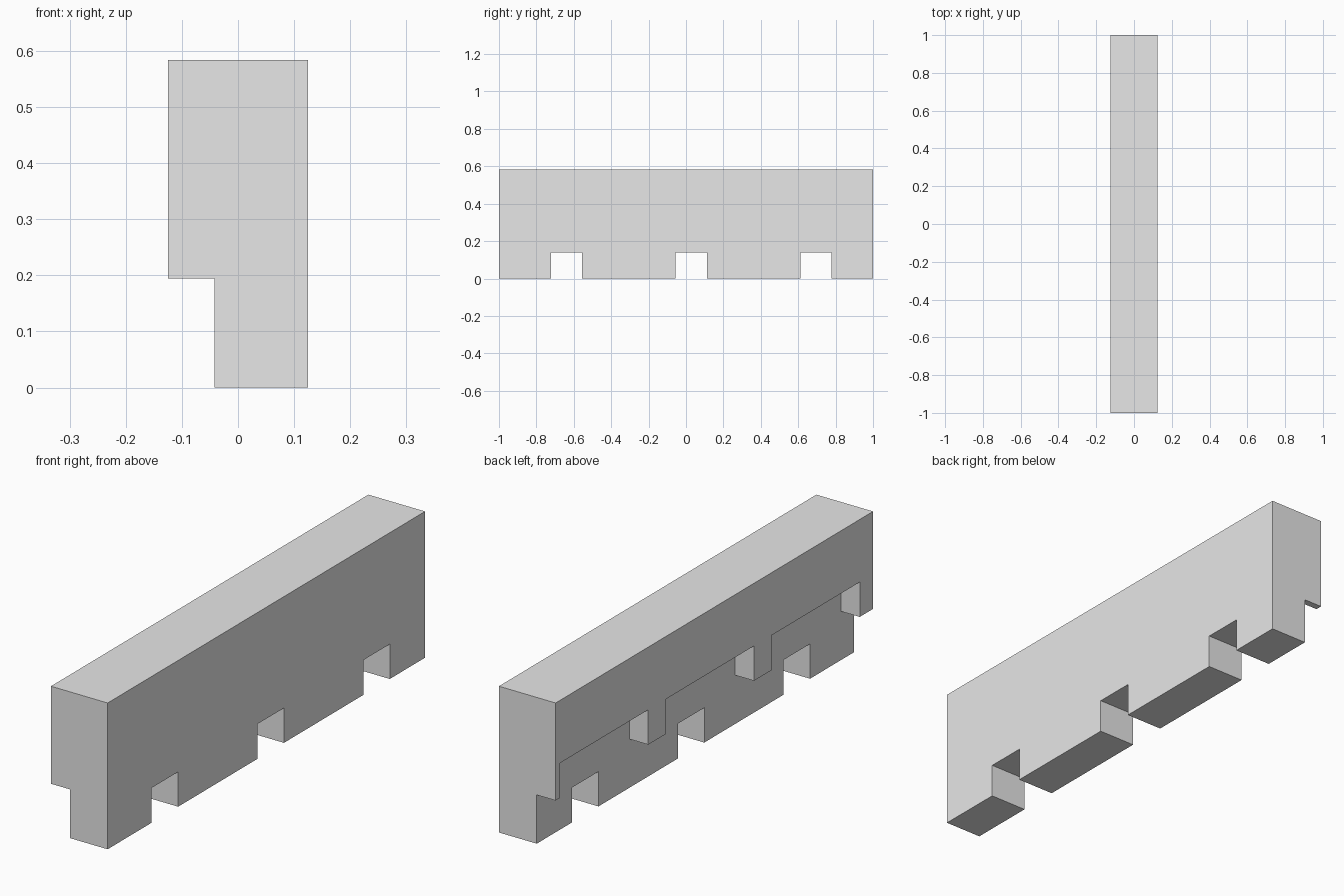
import bpy
import bmesh
from mathutils import Vector

U = 1 / 36          # module that every dimension is a multiple of
PITCH = 24          # spacing of the repeated cut-outs

if "Cube" in bpy.data.objects:
    bpy.data.objects.remove(bpy.data.objects["Cube"], do_unlink=True)

grey = bpy.data.materials.new("light_grey")
grey.use_nodes = True
grey.diffuse_color = (0.8, 0.8, 0.8, 1)
grey.node_tree.nodes["Principled BSDF"].inputs["Base Color"].default_value = (0.8, 0.8, 0.8, 1)


def make_object(name, bm):
    bmesh.ops.recalc_face_normals(bm, faces=bm.faces)
    mesh = bpy.data.meshes.new(name)
    bm.to_mesh(mesh)
    bm.free()
    mesh.materials.append(grey)
    obj = bpy.data.objects.new(name, mesh)
    bpy.context.collection.objects.link(obj)
    return obj


def add_box(bm, x, y, z):
    """Add a box spanning the given (low, high) ranges, in modules."""
    verts = bmesh.ops.create_cube(bm, size=1)["verts"]
    for v in verts:
        v.co = Vector([U * (r[0] if c < 0 else r[1]) for c, r in zip(v.co, (x, y, z))])


# Wall panel with an overhanging upper part: stepped profile run along y
profile = [(-1.5, 0), (4.5, 0), (4.5, 21), (-4.5, 21), (-4.5, 7), (-1.5, 7)]
bm = bmesh.new()
face = bm.faces.new([bm.verts.new((x * U, -1, z * U)) for x, z in profile])
run = bmesh.ops.extrude_face_region(bm, geom=[face])["geom"]
bmesh.ops.translate(bm, vec=(0, 2, 0), verts=[g for g in run if isinstance(g, bmesh.types.BMVert)])
panel = make_object("wall_panel", bm)

# Cutters: through notches in the foot, wide recesses in the overhang
bm = bmesh.new()
for i in (-1, 0, 1):
    mid = 1 + i * PITCH
    add_box(bm, (-3, 6), (mid - 3, mid + 3), (-1, 5))
    add_box(bm, (-6, -1.5), (mid - 10, mid + 10), (6, 12))
cutter = make_object("notch_cutter", bm)
cutter.hide_render = True

# Cut, then discard the helper
cut = panel.modifiers.new("notches", "BOOLEAN")
cut.operation = "DIFFERENCE"
cut.solver = "EXACT"
cut.object = cutter
bpy.context.view_layer.objects.active = panel
panel.select_set(True)
bpy.ops.object.modifier_apply(modifier=cut.name)
bpy.data.objects.remove(cutter, do_unlink=True)
